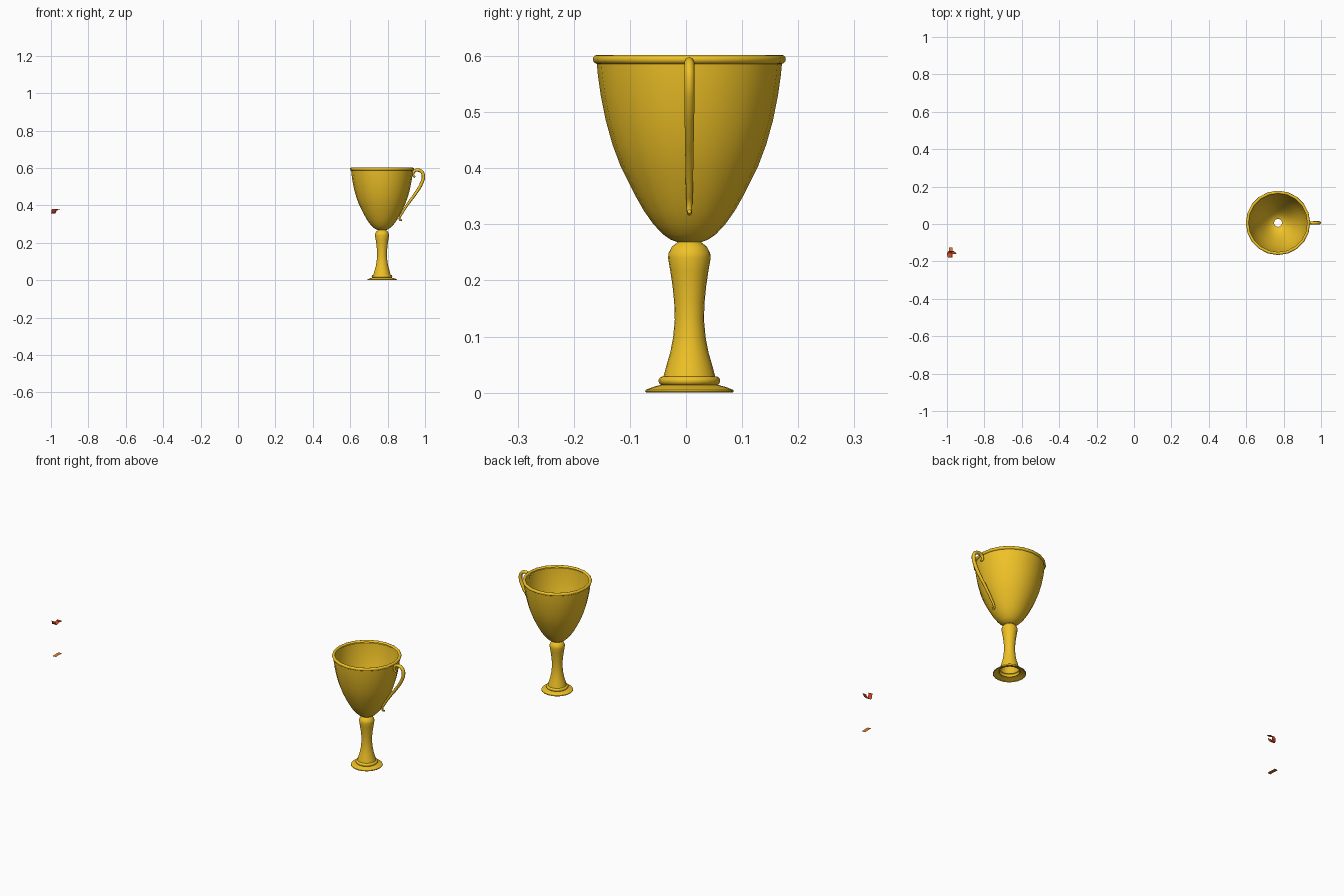
import bpy, bmesh, math
from mathutils import Vector

if "Cube" in bpy.data.objects:
    bpy.data.objects.remove(bpy.data.objects["Cube"])

CX, CY, SIDES = 0.77, 0.006, 20


def material(name, rgb):
    m = bpy.data.materials.new(name)
    m.diffuse_color = (*rgb, 1)
    m.use_nodes = True
    m.node_tree.nodes["Principled BSDF"].inputs["Base Color"].default_value = m.diffuse_color
    return m


gold = material("gold", (0.87, 0.54, 0.02))
red = material("red", (0.65, 0.06, 0.02))
orange = material("orange", (0.8, 0.2, 0.03))


def finish(name, bm, mat, angle=40):
    me = bpy.data.meshes.new(name)
    bm.to_mesh(me)
    bm.free()
    ob = bpy.data.objects.new(name, me)
    bpy.context.collection.objects.link(ob)
    me.materials.append(mat)
    bpy.ops.object.select_all(action='DESELECT')
    ob.select_set(True)
    bpy.context.view_layer.objects.active = ob
    bpy.ops.object.shade_smooth_by_angle(angle=math.radians(angle))
    return ob


def lathe(name, profile, mat):
    bm = bmesh.new()
    rings = []
    for r, z in profile:
        rings.append([bm.verts.new((CX + r * math.cos(2 * math.pi * i / SIDES),
                                    CY + r * math.sin(2 * math.pi * i / SIDES), z))
                      for i in range(SIDES)])
    for a, b in zip(rings, rings[1:]):
        for i in range(SIDES):
            j = (i + 1) % SIDES
            bm.faces.new((a[i], a[j], b[j], b[i]))
    return finish(name, bm, mat)


def bead(r, z, rad, a0, a1, n=8):
    return [(r + rad * math.cos(math.radians(a0 + (a1 - a0) * i / n)),
             z + rad * math.sin(math.radians(a0 + (a1 - a0) * i / n))) for i in range(n + 1)]


# foot and waisted stem, open underneath
lathe("foot_and_stem",
      [(0.077, 0.0), (0.079, 0.002), (0.078, 0.005), (0.065, 0.010), (0.050, 0.014)]
      + bead(0.047, 0.021, 0.008, -80, 80)
      + [(0.046, 0.029), (0.041, 0.048), (0.034, 0.072), (0.029, 0.098), (0.026, 0.13),
         (0.027, 0.16), (0.030, 0.19), (0.034, 0.217), (0.038, 0.24), (0.037, 0.249),
         (0.031, 0.260), (0.021, 0.268)], gold)

# bowl with rolled rim, open through the middle
lathe("bowl",
      [(0.021, 0.268), (0.034, 0.273), (0.047, 0.282), (0.064, 0.300), (0.081, 0.324),
       (0.098, 0.354), (0.122, 0.402), (0.137, 0.442), (0.149, 0.485), (0.158, 0.53),
       (0.163, 0.565), (0.165, 0.586)]
      + bead(0.164, 0.594, 0.008, -70, 180), gold)

# single scrolled handle, tapering downwards: x, z, thickness
path = [(0.948, 0.551, 0.5), (0.940, 0.556, 0.6), (0.936, 0.570, 0.75), (0.945, 0.585, 0.9),
        (0.962, 0.589, 1), (0.984, 0.578, 1), (0.991, 0.553, 1), (0.980, 0.515, 1),
        (0.950, 0.465, 0.9), (0.912, 0.413, 0.8), (0.879, 0.362, 0.7),
        (0.864, 0.330, 0.55), (0.868, 0.320, 0.5), (0.877, 0.323, 0.4)]
cu = bpy.data.curves.new("handle", 'CURVE')
cu.dimensions = '3D'
cu.bevel_depth = 0.009
cu.bevel_resolution = 2
cu.resolution_u = 5
cu.use_fill_caps = True
sp = cu.splines.new('BEZIER')
sp.bezier_points.add(len(path) - 1)
for p, (x, z, r) in zip(sp.bezier_points, path):
    p.co = (x, CY, z)
    p.radius = r
    p.handle_left_type = p.handle_right_type = 'AUTO'
sp.use_smooth = True
cu.materials.append(gold)
bpy.context.collection.objects.link(bpy.data.objects.new("handle", cu))


# paper strips: flat ribbon of given x width along a path
def ribbon(name, pts, width, mat):
    bm = bmesh.new()
    rows = [[bm.verts.new(Vector(p) + Vector((s * width / 2, 0, 0))) for s in (-1, 1)] for p in pts]
    for a, b in zip(rows, rows[1:]):
        bm.faces.new((a[0], a[1], b[1], b[0]))
    finish(name, bm, mat, 60)


ribbon("curled_streamer",
       [(-0.984, -0.178, 0.381), (-0.985, -0.176, 0.371), (-0.987, -0.169, 0.360),
        (-0.988, -0.160, 0.357), (-0.986, -0.151, 0.362), (-0.980, -0.145, 0.371),
        (-0.973, -0.146, 0.379), (-0.966, -0.152, 0.381), (-0.961, -0.160, 0.378)], 0.023, red)
ribbon("flat_streamer",
       [(-0.980, -0.178, 0.190), (-0.980, -0.165, 0.192), (-0.980, -0.145, 0.191),
        (-0.980, -0.125, 0.190)], 0.020, orange)
